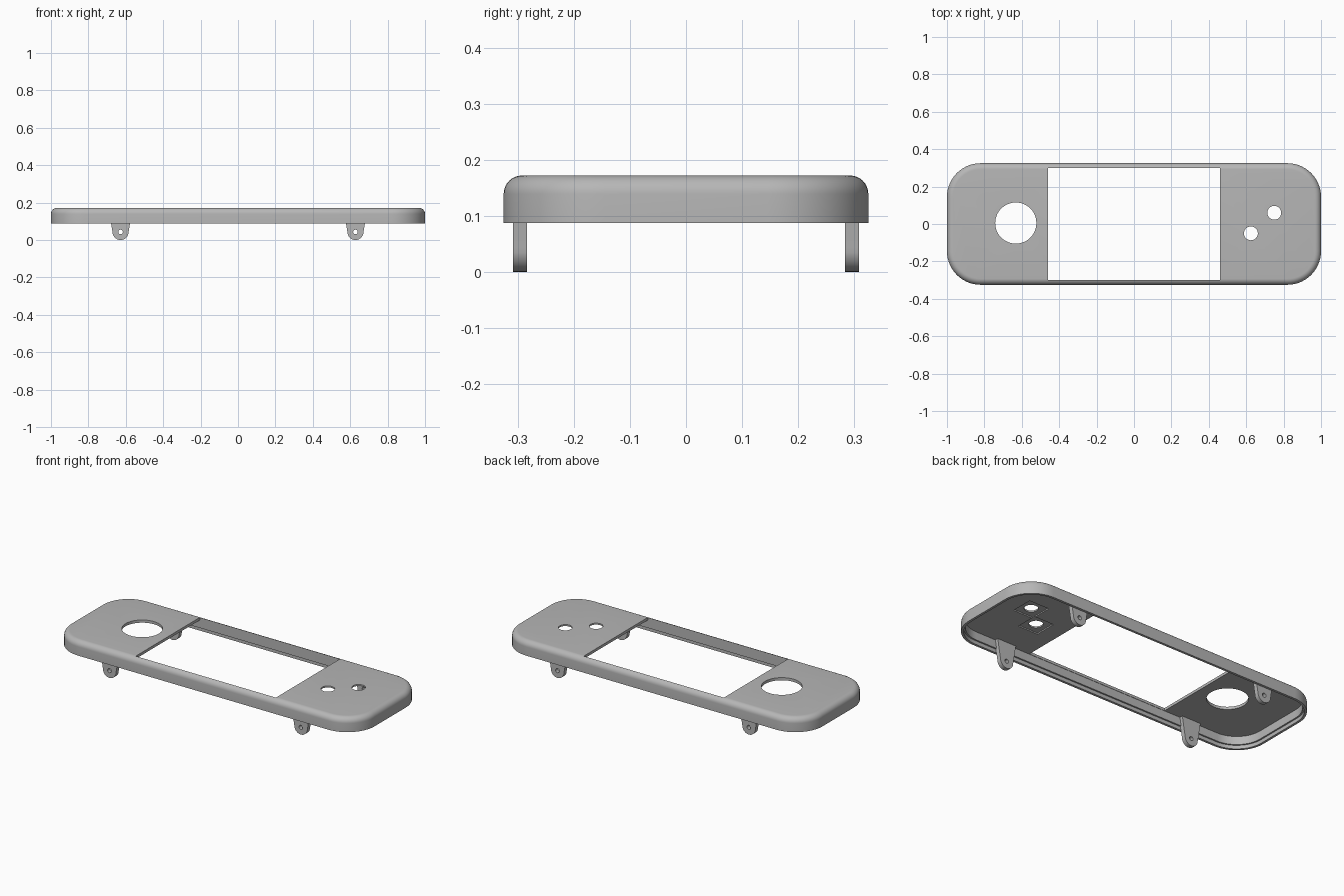
import bpy, bmesh, math
from mathutils import Vector

if "Cube" in bpy.data.objects:
    bpy.data.objects.remove(bpy.data.objects["Cube"], do_unlink=True)

HALF_X, HALF_Y, CORNER = 1.0, 0.325, 0.18
BASE_Z, TOP_Z, FILLET = 0.087, 0.172, 0.033
PLATE_Z = 0.156

grey = bpy.data.materials.new("plain grey")
grey.use_nodes = True
grey.diffuse_color = (0.47, 0.47, 0.47, 1)
grey.node_tree.nodes["Principled BSDF"].inputs["Base Color"].default_value = grey.diffuse_color


def finish(bm, name):
    bmesh.ops.recalc_face_normals(bm, faces=bm.faces)
    mesh = bpy.data.meshes.new(name)
    bm.to_mesh(mesh)
    bm.free()
    mesh.materials.append(grey)
    obj = bpy.data.objects.new(name, mesh)
    bpy.context.collection.objects.link(obj)
    return obj


def box(center, size):
    bm = bmesh.new()
    bmesh.ops.create_cube(bm, size=1)
    bmesh.ops.scale(bm, vec=size, verts=bm.verts)
    bmesh.ops.translate(bm, vec=center, verts=bm.verts)
    return finish(bm, "cutter")


def cylinder(center, radius, axis):
    bm = bmesh.new()
    bmesh.ops.create_cone(bm, cap_ends=True, segments=48, radius1=radius, radius2=radius, depth=0.2)
    turn = Vector((0, 0, 1)).rotation_difference(Vector(axis)).to_matrix()
    bmesh.ops.rotate(bm, matrix=turn, verts=bm.verts)
    bmesh.ops.translate(bm, vec=center, verts=bm.verts)
    return finish(bm, "cutter")


def cut(obj, cutters):
    for cutter in cutters:
        mod = obj.modifiers.new("cut", 'BOOLEAN')
        mod.operation, mod.solver, mod.object = 'DIFFERENCE', 'EXACT', cutter
    deps = bpy.context.evaluated_depsgraph_get()
    mesh = bpy.data.meshes.new_from_object(obj.evaluated_get(deps))
    obj.modifiers.clear()
    obj.data = mesh
    for cutter in cutters:
        bpy.data.objects.remove(cutter, do_unlink=True)


def smooth(obj):
    bpy.ops.object.select_all(action='DESELECT')
    obj.select_set(True)
    bpy.context.view_layer.objects.active = obj
    bpy.ops.object.shade_smooth_by_angle(angle=math.radians(30))


def rounded_loop(bm, inset, z, steps=14):
    """Rounded rectangle pulled in from the outline by inset."""
    radius = CORNER - inset
    verts = []
    for quarter, (sx, sy) in enumerate(((1, 1), (-1, 1), (-1, -1), (1, -1))):
        for i in range(steps + 1):
            a = (quarter + i / steps) * math.pi / 2
            verts.append(bm.verts.new((sx * (HALF_X - CORNER) + radius * math.cos(a),
                                       sy * (HALF_Y - CORNER) + radius * math.sin(a), z)))
    return verts


# Hollow cover: inner ceiling, stepped rim, outer wall, rounded top edge
profile = [(0.023, PLATE_Z), (0.023, 0.108), (0.014, 0.108), (0.014, BASE_Z), (0, BASE_Z)]
for i in range(9):
    a = i / 8 * math.pi / 2
    profile.append((FILLET * (1 - math.cos(a)), TOP_Z - FILLET + FILLET * math.sin(a)))
bm = bmesh.new()
loops = [rounded_loop(bm, inset, z) for inset, z in profile]
for low, high in zip(loops, loops[1:]):
    for i in range(len(low)):
        j = (i + 1) % len(low)
        bm.faces.new((low[i], low[j], high[j], high[i]))
bm.faces.new(loops[0])
bm.faces.new(loops[-1])
cover = finish(bm, "cover")

# Screen opening, large round hole, two small holes with square recesses beneath
cutters = [box((0, 0, 0.15), (0.92, 0.6, 0.3)), cylinder((-0.632, 0.005, 0.16), 0.11, (0, 0, 1))]
for x, y in ((0.625, -0.05), (0.75, 0.06)):
    cutters.append(cylinder((x, y, 0.16), 0.037, (0, 0, 1)))
    cutters.append(box((x, y, PLATE_Z - 0.006), (0.13, 0.13, 0.026)))
cut(cover, cutters)
smooth(cover)


# Tapered mounting tabs with rounded ends and screw holes
def tab(name, x, y):
    bm = bmesh.new()
    radius = 0.043
    outline = [(0.062, PLATE_Z + 0.002)]
    for i in range(17):
        a = -math.pi * i / 16
        outline.append((radius * math.cos(a), radius + radius * math.sin(a)))
    outline.append((-0.062, PLATE_Z + 0.002))
    face = bm.faces.new([bm.verts.new((x + px, y - 0.0125, pz)) for px, pz in outline])
    grown = bmesh.ops.extrude_face_region(bm, geom=[face])["geom"]
    bmesh.ops.translate(bm, vec=(0, 0.025, 0),
                        verts=[v for v in grown if isinstance(v, bmesh.types.BMVert)])
    obj = finish(bm, name)
    cut(obj, [cylinder((x, y, 0.043), 0.012, (0, 1, 0))])
    smooth(obj)


for side, x in (("left", 0.628), ("right", -0.628)):
    for end, y in (("front", -0.2955), ("back", 0.2955)):
        tab(f"{end}_{side}_tab", x, y)
